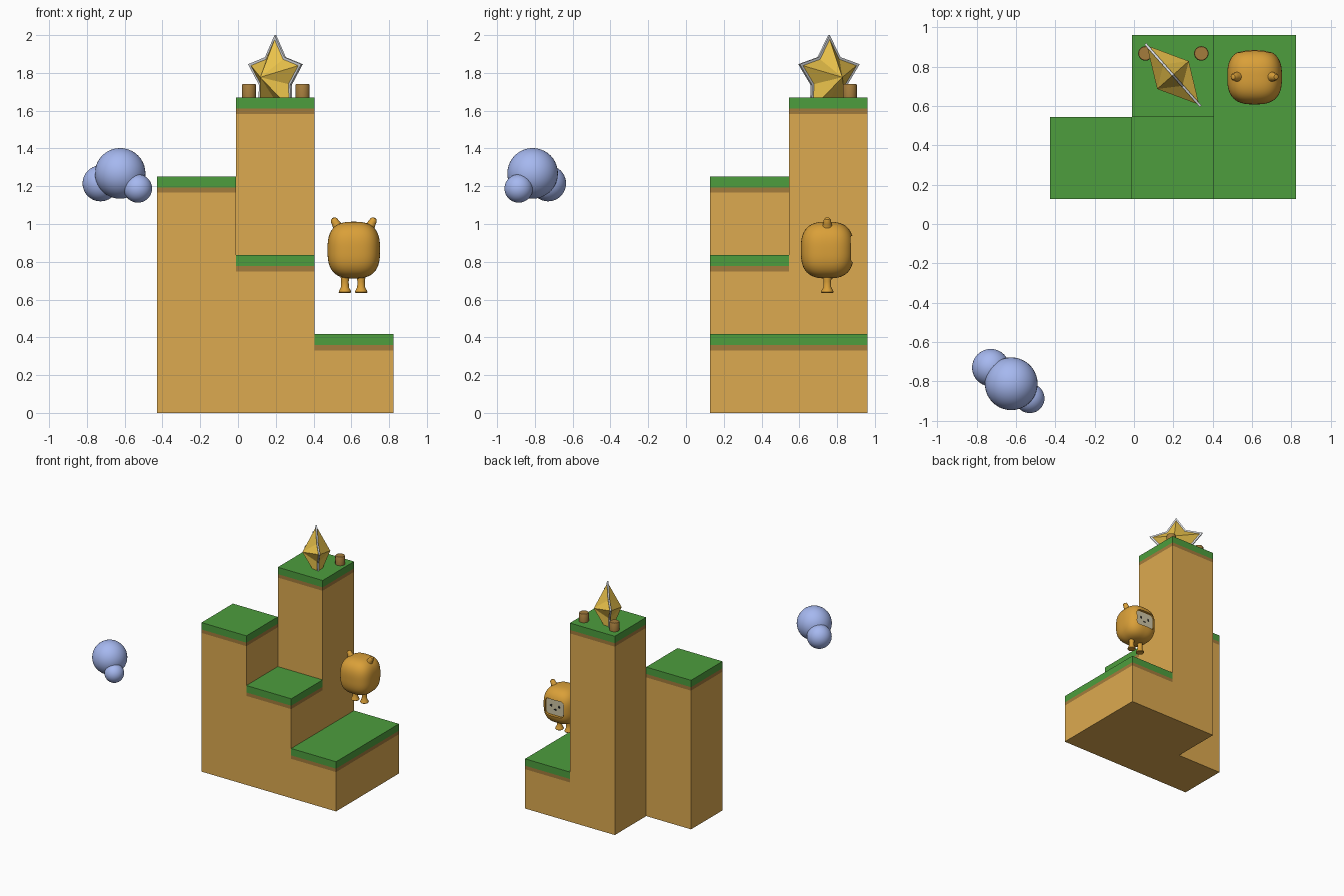
import bpy, bmesh, math
from mathutils import Vector

if "Cube" in bpy.data.objects:
    bpy.data.objects.remove(bpy.data.objects["Cube"])


def material(name, r, g, b):
    m = bpy.data.materials.new(name)
    m.diffuse_color = (r, g, b, 1)
    m.use_nodes = True
    m.node_tree.nodes["Principled BSDF"].inputs["Base Color"].default_value = m.diffuse_color
    return m


SAND = material("sand", .72, .40, .08)
DIRT = material("dirt", .37, .20, .045)
GRASS = material("grass", .075, .34, .047)
GOLD = material("gold", .82, .54, .07)
SILVER = material("silver", .70, .72, .75)
CLOUD = material("cloud_blue", .38, .48, .87)
FUR = material("fur", .70, .35, .04)
CREAM = material("cream", .62, .56, .38)
DARK = material("dark", .02, .02, .02)


def finish(bm, name, mats, smooth=None):
    bmesh.ops.recalc_face_normals(bm, faces=bm.faces)
    me = bpy.data.meshes.new(name)
    bm.to_mesh(me)
    bm.free()
    ob = bpy.data.objects.new(name, me)
    bpy.context.collection.objects.link(ob)
    for m in mats:
        me.materials.append(m)
    if smooth:
        smooth_shade(ob, smooth)
    return ob


def smooth_shade(ob, angle):
    bpy.ops.object.select_all(action='DESELECT')
    ob.select_set(True)
    bpy.context.view_layer.objects.active = ob
    bpy.ops.object.shade_smooth_by_angle(angle=math.radians(angle))


def ball(name, loc, scale, mat, p=2.0, seg=40):
    # p > 2 squares the ball off towards a rounded box
    bm = bmesh.new()
    bmesh.ops.create_uvsphere(bm, u_segments=seg, v_segments=seg // 2, radius=1)
    for v in bm.verts:
        v.co /= sum(abs(c) ** p for c in v.co) ** (1 / p)
        v.co = Vector(a * s for a, s in zip(v.co, scale))
    ob = finish(bm, name, [mat], 60)
    ob.location = loc
    return ob


def lathe(name, profile, loc, mat, tilt=0, seg=24):
    bm = bmesh.new()
    vs = [bm.verts.new((r, 0, z)) for r, z in profile]
    es = [bm.edges.new(e) for e in zip(vs, vs[1:])]
    bmesh.ops.spin(bm, geom=vs + es, cent=(0, 0, 0), axis=(0, 0, 1),
                   angle=math.tau, steps=seg)
    bmesh.ops.remove_doubles(bm, verts=bm.verts, dist=1e-4)
    ob = finish(bm, name, [mat], 40)
    ob.location = loc
    ob.rotation_euler.y = tilt
    return ob


def rounded_box(name, loc, half, radius, mat):
    # box with its four edges along y rounded
    bm = bmesh.new()
    bmesh.ops.create_cube(bm, size=2)
    for v in bm.verts:
        v.co = Vector(a * s for a, s in zip(v.co, half))
    es = [e for e in bm.edges if abs(e.verts[0].co.y - e.verts[1].co.y) > 1e-5]
    bmesh.ops.bevel(bm, geom=es, offset=radius, segments=6, profile=.5, affect='EDGES')
    ob = finish(bm, name, [mat])
    ob.location = loc
    return ob


# Terrain: stepped columns as one shell with grass and dirt bands
U, X0, Y0 = .417, -.428, .127
H = {(0, 0): 3, (1, 0): 2, (1, 1): 4, (2, 0): 1, (2, 1): 1}
H = {k: n * .4175 for k, n in H.items()}
levels = sorted({0.0} | {h - d for h in H.values() for d in (0, .058, .087)})
bm = bmesh.new()


def quad(pts, slot):
    bm.faces.new([bm.verts.new((X0 + x * U, Y0 + y * U, z)) for x, y, z in pts]).material_index = slot


for (i, j), h in H.items():
    ring = [(i, j), (i + 1, j), (i + 1, j + 1), (i, j + 1)]
    quad([(x, y, h) for x, y in ring], 2)
    quad([(x, y, 0) for x, y in ring], 0)
    for k, (dx, dy) in enumerate([(0, -1), (1, 0), (0, 1), (-1, 0)]):
        low = H.get((i + dx, j + dy), 0)
        a, b = ring[k], ring[(k + 1) % 4]
        for z0, z1 in zip(levels, levels[1:]):
            if z0 > low - 1e-5 and z1 < h + 1e-5:
                slot = 2 if z0 > h - .06 else 1 if z0 > h - .09 else 0
                quad([(*a, z0), (*b, z0), (*b, z1), (*a, z1)], slot)
bmesh.ops.remove_doubles(bm, verts=bm.verts, dist=1e-4)
bmesh.ops.dissolve_limit(bm, angle_limit=.01, verts=bm.verts, edges=bm.edges, delimit={'MATERIAL'})
finish(bm, "terrain_blocks", [SAND, DIRT, GRASS])


# Star: faceted gold body with a thin silver rim plate
def star(name, R, r, depth, mat, plate):
    bm = bmesh.new()
    pts = []
    for k in range(10):
        q, a = (r if k % 2 else R), k * math.pi / 5
        pts.append((q * math.sin(a), q * math.cos(a)))
    if plate:
        f = bm.faces.new([bm.verts.new((x, -depth, z)) for x, z in pts])
        ext = bmesh.ops.extrude_face_region(bm, geom=[f])["geom"]
        bmesh.ops.translate(bm, vec=(0, 2 * depth, 0),
                            verts=[g for g in ext if isinstance(g, bmesh.types.BMVert)])
    else:
        rim = [bm.verts.new((x, 0, z)) for x, z in pts]
        for s in (-1, 1):
            tip = bm.verts.new((0, s * depth, 0))
            for k in range(10):
                bm.faces.new((rim[k], rim[(k + 1) % 10], tip))
    ob = finish(bm, name, [mat])
    ob.location = (.198, .757, 1.777)
    ob.rotation_euler.z = math.radians(-48.5)


star("star_body", .211, .124, .107, GOLD, False)
star("star_rim", .223, .131, .006, SILVER, True)

# Two short posts beside the star
for side, x in (("left", .058), ("right", .342)):
    lathe(side + "_post", [(0, 0), (.037, 0), (.037, .068), (.034, .072), (0, .072)],
          (x, .867, 1.669), DIRT)

# Floating cloud of three balls
for name, loc, r in (("cloud_middle", (-.624, -.812, 1.268), .134),
                     ("cloud_left", (-.728, -.73, 1.215), .095),
                     ("cloud_right", (-.53, -.886, 1.188), .075)):
    ball(name, loc, (r, r, r), CLOUD)

# Creature: rounded body with a face recess on the back side
CX, CY, CZ = .613, .748, .862
body = ball("creature_body", (CX, CY, CZ), (.139, .14, .15), FUR, p=2.8, seg=64)
cutter = rounded_box("face_cutter", (CX, CY + .212, .868), (.086, .1, .068), .03, FUR)
mod = body.modifiers.new("face_recess", 'BOOLEAN')
mod.operation, mod.object, mod.solver = 'DIFFERENCE', cutter, 'EXACT'
bpy.context.view_layer.objects.active = body
bpy.ops.object.modifier_apply(modifier=mod.name)
bpy.data.objects.remove(cutter)
smooth_shade(body, 35)

# Face panel, eyes and mouth
rounded_box("face_panel", (CX, CY + .109, .868), (.08, .006, .062), .026, CREAM)
for side, s in (("left", 1), ("right", -1)):
    ball(side + "_eye", (CX + s * .036, CY + .115, .878), (.009, .004, .011), DARK, seg=16)
ball("mouth", (CX, CY + .115, .85), (.014, .004, .005), DARK, seg=16)

# Ears and legs
for side, s in (("left", -1), ("right", 1)):
    lathe(side + "_ear", [(.055, -.02), (.036, .015), (.026, .04), (.021, .062),
                          (.019, .078), (.013, .088), (0, .092)],
          (CX + s * .066, CY, .953), FUR, tilt=s * math.radians(30))
    lathe(side + "_leg", [(0, .1), (.024, .1), (.02, .06), (.021, .03), (.031, .012),
                          (.033, .004), (.03, 0), (0, 0)],
          (CX - .004 + s * .043, CY, .635), FUR)
